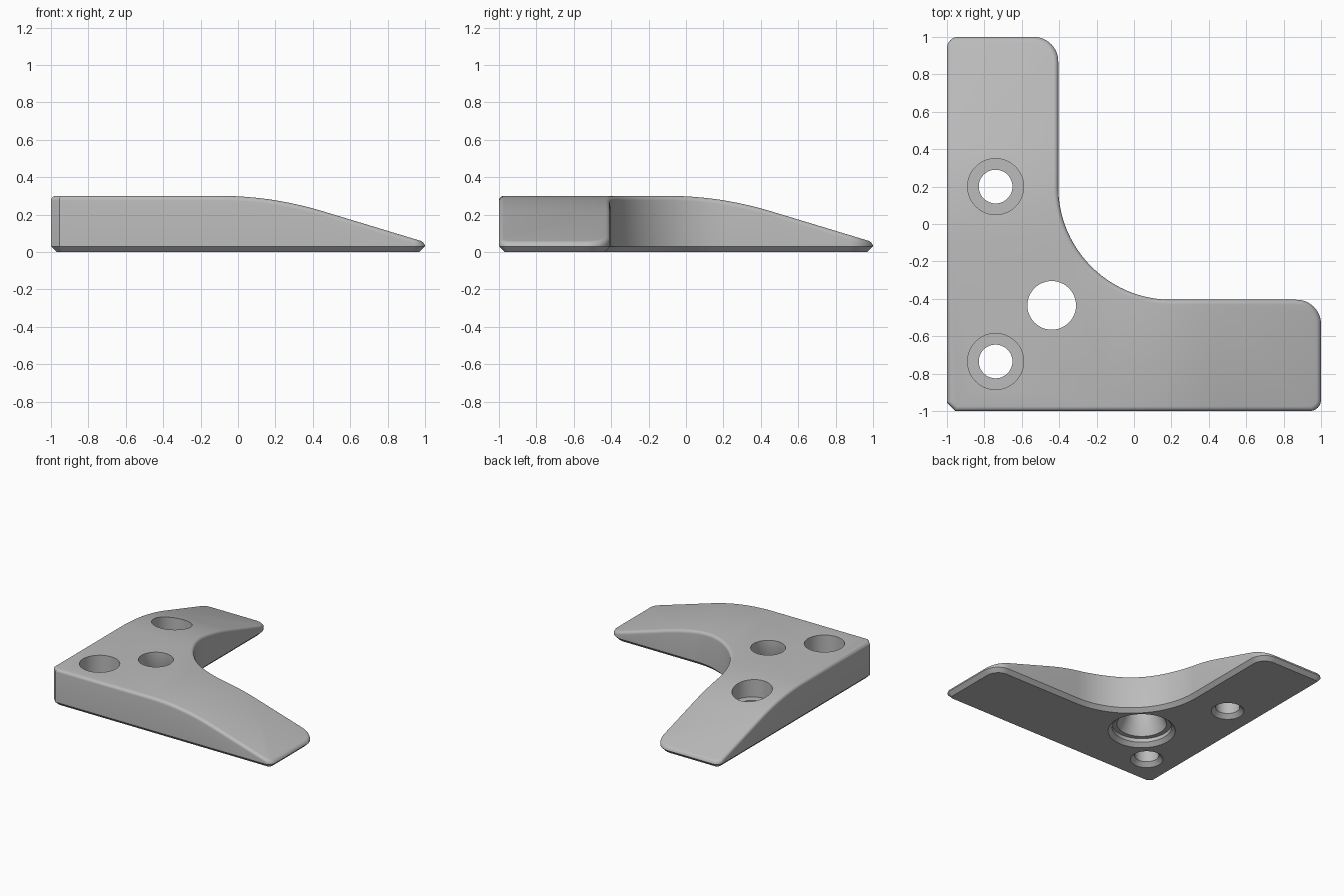
import bpy, bmesh, math
from mathutils import Vector

if "Cube" in bpy.data.objects:
    bpy.data.objects.remove(bpy.data.objects["Cube"])

TOP, FILLET, CHAMFER = 0.30, 0.025, 0.03
BLEND_START, BLEND_END, BLEND_R = -0.10, 0.45, 1.9


def height(t):
    """Top surface along an arm: flat, then an arc, then a straight ramp."""
    u = min(max(t, BLEND_START), BLEND_END) - BLEND_START
    z = TOP - BLEND_R + math.sqrt(BLEND_R ** 2 - u * u)
    slope = u / math.sqrt(BLEND_R ** 2 - u * u)
    return z - slope * max(0, t - BLEND_END)


def arc(cx, cy, r, a0, a1, n):
    return [Vector((cx + r * math.cos(math.radians(a0 + (a1 - a0) * i / n)),
                    cy + r * math.sin(math.radians(a0 + (a1 - a0) * i / n))))
            for i in range(n + 1)]


# L-shaped outline, counter-clockwise, with rounded arm ends and inner corner
IN = -0.405
outline = ([Vector((-1, -0.955)), Vector((-0.955, -1))]
           + arc(0.94, -0.94, 0.06, -90, 0, 8)
           + arc(0.87, IN - 0.13, 0.13, 0, 90, 12)
           + arc(0.2, 0.2, 0.2 - IN, 270, 180, 40)
           + arc(IN - 0.13, 0.87, 0.13, 0, 90, 12)
           + arc(-0.94, 0.94, 0.06, 90, 180, 8))


def inset(points, d):
    """Move every outline point inward by d with mitred corners."""
    result = []
    for i, p in enumerate(points):
        a = (p - points[i - 1]).normalized()
        b = (points[(i + 1) % len(points)] - p).normalized()
        na, nb = Vector((-a.y, a.x)), Vector((-b.y, b.x))
        result.append(p + (na + nb) * d / (1 + na.dot(nb)))
    return result


def finish(name, bm):
    bmesh.ops.recalc_face_normals(bm, faces=bm.faces)
    mesh = bpy.data.meshes.new(name)
    bm.to_mesh(mesh)
    bm.free()
    obj = bpy.data.objects.new(name, mesh)
    bpy.context.collection.objects.link(obj)
    return obj


# Body: chamfered foot, wall and rounded top edge as stacked rings
bm = bmesh.new()
levels = [(CHAMFER, 0), (0, CHAMFER)]
for k in range(6):
    a = math.radians(90 * k / 5)
    levels.append((FILLET * (1 - math.cos(a)), TOP - FILLET * (1 - math.sin(a))))
rings = [[bm.verts.new((p.x, p.y, z)) for p in inset(outline, d)] for d, z in levels]
n = len(outline)
for low, high in zip(rings, rings[1:]):
    for i in range(n):
        j = (i + 1) % n
        bm.faces.new((low[i], low[j], high[j], high[i]))
bm.faces.new(rings[0][::-1])
bm.faces.new(rings[-1])

# Slice across both arms, then lower the top to the ramp profile
for k in range(13):
    t = BLEND_START + (BLEND_END - BLEND_START) * k / 12
    for axis in (Vector((1, 0, 0)), Vector((0, 1, 0))):
        bmesh.ops.bisect_plane(bm, geom=bm.verts[:] + bm.edges[:] + bm.faces[:],
                               plane_co=axis * t, plane_no=axis)
for v in bm.verts:
    if v.co.z > 0.1:
        drop = TOP - min(height(v.co.x), height(v.co.y))
        v.co.z = max(v.co.z - drop, CHAMFER + 0.002 + (v.co.z - TOP + FILLET) * 0.3)
body = finish("corner_bracket", bm)


# Holes: turned cutters, (radius, z) profiles from bottom to top
def turned(bm, x, y, profile, segs=48):
    rows = [[bm.verts.new((x + r * math.cos(2 * math.pi * i / segs),
                           y + r * math.sin(2 * math.pi * i / segs), z))
             for i in range(segs)] for r, z in profile]
    for low, high in zip(rows, rows[1:]):
        for i in range(segs):
            j = (i + 1) % segs
            bm.faces.new((low[i], low[j], high[j], high[i]))
    bm.faces.new(rows[0][::-1])
    bm.faces.new(rows[-1])


screw = [(0.132, -0.01), (0.09, 0.032), (0.09, 0.15), (0.15, 0.15), (0.15, 0.35)]
centre = [(0.26, -0.01), (0.22, 0.03), (0.22, 0.06), (0.185, 0.06),
          (0.13, 0.17), (0.13, 0.35)]
bm = bmesh.new()
turned(bm, -0.74, 0.20, screw)
turned(bm, -0.74, -0.735, screw)
turned(bm, -0.44, -0.435, centre)
cutter = finish("hole_cutter", bm)
cutter.hide_render = True

mod = body.modifiers.new("holes", 'BOOLEAN')
mod.operation = 'DIFFERENCE'
mod.solver = 'EXACT'
mod.object = cutter
bpy.context.view_layer.objects.active = body
body.select_set(True)
bpy.ops.object.modifier_apply(modifier=mod.name)
bpy.data.objects.remove(cutter)

# Single grey material, smooth curves with sharp edges kept
grey = bpy.data.materials.new("mid_grey")
grey.diffuse_color = (0.5, 0.5, 0.5, 1)
grey.use_nodes = True
grey.node_tree.nodes["Principled BSDF"].inputs["Base Color"].default_value = grey.diffuse_color
body.data.materials.clear()
body.data.materials.append(grey)
bpy.ops.object.shade_smooth_by_angle(angle=math.radians(30))
